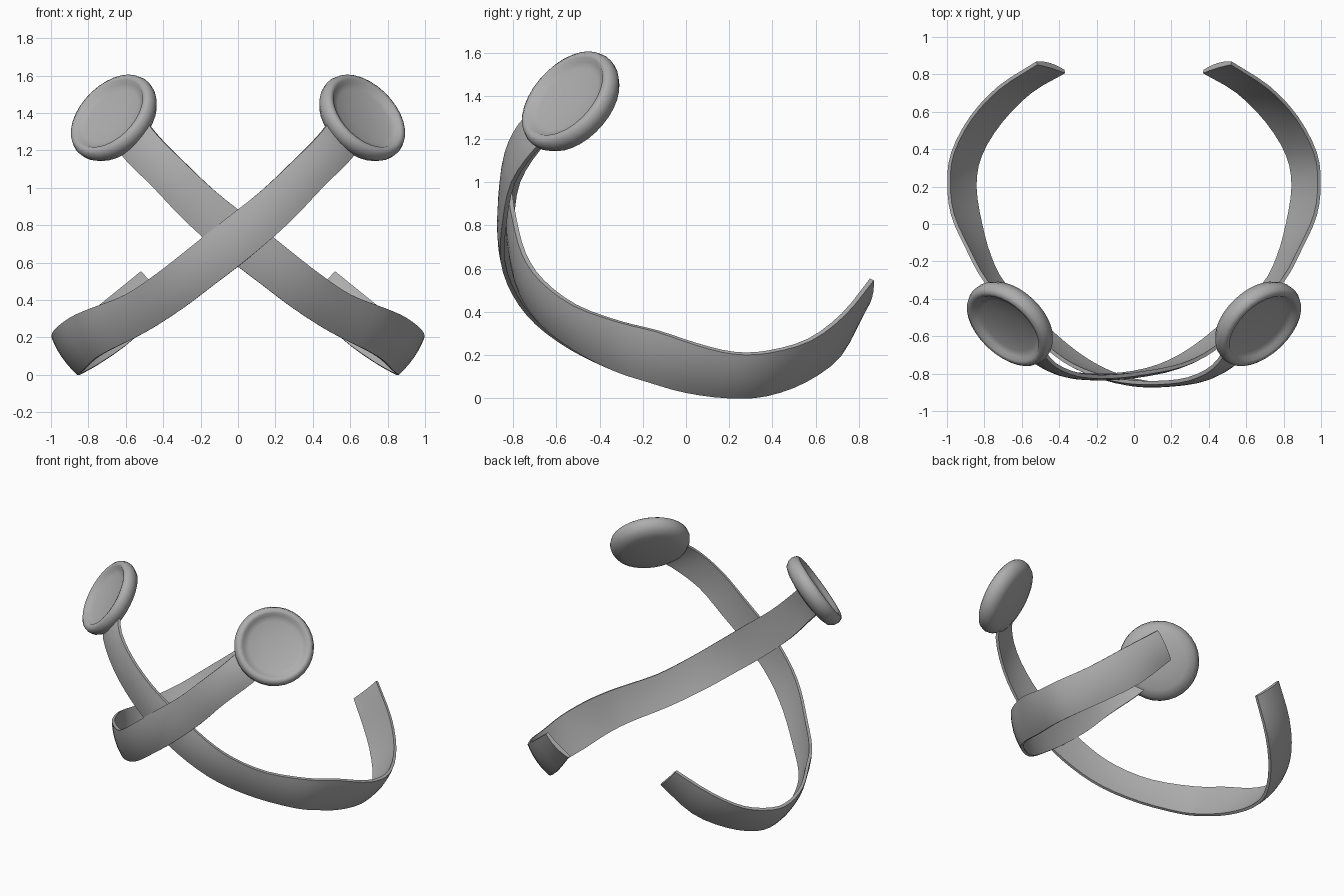
import bpy, bmesh, math
from mathutils import Vector

if "Cube" in bpy.data.objects:
    bpy.data.objects.remove(bpy.data.objects["Cube"])

grey = bpy.data.materials.new("plain grey")
grey.diffuse_color = (0.42, 0.42, 0.42, 1)
grey.use_nodes = True
grey.node_tree.nodes["Principled BSDF"].inputs["Base Color"].default_value = grey.diffuse_color


def finish(bm, name, angle):
    bmesh.ops.recalc_face_normals(bm, faces=bm.faces)
    me = bpy.data.meshes.new(name)
    bm.to_mesh(me)
    bm.free()
    me.materials.append(grey)
    ob = bpy.data.objects.new(name, me)
    bpy.context.collection.objects.link(ob)
    bpy.ops.object.select_all(action='DESELECT')
    ob.select_set(True)
    bpy.context.view_layer.objects.active = ob
    bpy.ops.object.shade_smooth_by_angle(angle=math.radians(angle))
    return ob


# Band path from the rear tip to the disc: upper edge xyz, lower edge xyz
PATH = [
    (.52, .86, .55, .37, .815, .40),
    (.72, .73, .39, .55, .71, .20),
    (.87, .57, .27, .71, .55, .08),
    (.97, .38, .215, .82, .37, .015),
    (.99, .22, .21, .85, .20, .005),
    (.97, .05, .25, .82, .00, .03),
    (.89, -.13, .31, .77, -.18, .08),
    (.79, -.31, .355, .69, -.33, .13),
    (.60, -.52, .43, .50, -.52, .225),
    (.43, -.68, .545, .31, -.68, .345),
    (.27, -.77, .67, .13, -.78, .48),
    (.07, -.82, .83, -.07, -.83, .635),
    (-.12, -.835, .98, -.28, -.825, .82),
    (-.29, -.82, 1.14, -.45, -.79, 1.00),
    (-.42, -.76, 1.27, -.60, -.69, 1.15),
    (-.50, -.66, 1.37, -.66, -.58, 1.24),
]


def smooth_path(pts, steps):
    """Catmull-Rom curve through the points."""
    p = [2 * pts[0] - pts[1]] + pts + [2 * pts[-1] - pts[-2]]
    out = []
    for i in range(1, len(p) - 2):
        a, b, c, d = p[i - 1:i + 3]
        for k in range(steps):
            t = k / steps
            out.append(0.5 * (2 * b + (c - a) * t + (2 * a - 5 * b + 4 * c - d) * t * t
                              + (3 * b - a - 3 * c + d) * t ** 3))
    return out + [pts[-1]]


def make_band(name, side, shift):
    # shift moves the crossing zone so one band passes over the other
    up, low = [], []
    for i, q in enumerate(PATH):
        dy = shift * max(0, 1 - abs(i - 11) / 4)
        up.append(Vector((q[0], q[1] + dy, q[2])))
        low.append(Vector((q[3], q[4] + dy, q[5])))
    up, low = smooth_path(up, 3), smooth_path(low, 3)
    mid = [(a + b) / 2 for a, b in zip(up, low)]
    n = len(mid)
    ts = [0, .12, .3, .5, .7, .88, 1]
    bm = bmesh.new()
    rings = []
    for i in range(n):
        tan = mid[min(i + 1, n - 1)] - mid[max(i - 1, 0)]
        out = (up[i] - low[i]).cross(tan).normalized()
        ring = []
        for t in ts:  # rounded outer face
            ring.append(low[i].lerp(up[i], t) + out * (.010 + .016 * (1 - (2 * t - 1) ** 2)))
        for t in reversed(ts):  # slightly hollow inner face
            ring.append(low[i].lerp(up[i], t) + out * (-.010 + .006 * (1 - (2 * t - 1) ** 2)))
        rings.append([bm.verts.new((v.x * side, v.y, v.z)) for v in ring])
    m = len(rings[0])
    for a, b in zip(rings, rings[1:]):
        for j in range(m):
            k = (j + 1) % m
            bm.faces.new((a[j], a[k], b[k], b[j]))
    bm.faces.new(rings[0])
    bm.faces.new(rings[-1])
    return finish(bm, name, 40)


# Disc profile (radius, height): shallow domed back, rounded rim, dished front
DISC = [(0, -.085), (.10, -.081), (.19, -.068), (.24, -.050), (.262, -.015), (.266, .015),
        (.256, .042), (.238, .054), (.218, .050), (.204, .032), (.17, .022), (.09, .012), (0, .008)]


def make_disc(name, side):
    segs = 32
    bm = bmesh.new()
    rings = []
    for r, h in DISC:
        if r == 0:
            rings.append([bm.verts.new((0, 0, h))] * segs)
        else:
            rings.append([bm.verts.new((r * math.cos(a), r * math.sin(a), h))
                          for a in (2 * math.pi * s / segs for s in range(segs))])
    for a, b in zip(rings, rings[1:]):
        for j in range(segs):
            k = (j + 1) % segs
            quad = list(dict.fromkeys((a[j], a[k], b[k], b[j])))
            bm.faces.new(quad)
    ob = finish(bm, name, 50)
    ob.rotation_mode = 'QUATERNION'
    ob.rotation_quaternion = Vector((side * .57, -.60, .56)).to_track_quat('Z', 'Y')
    ob.location = (side * .66, -.53, 1.37)
    return ob


# Two crossing bands, each carrying a disc at its raised front end
make_band("front_band", -1, -.018)
make_band("rear_band", 1, .026)
make_disc("right_disc", 1)
make_disc("left_disc", -1)
